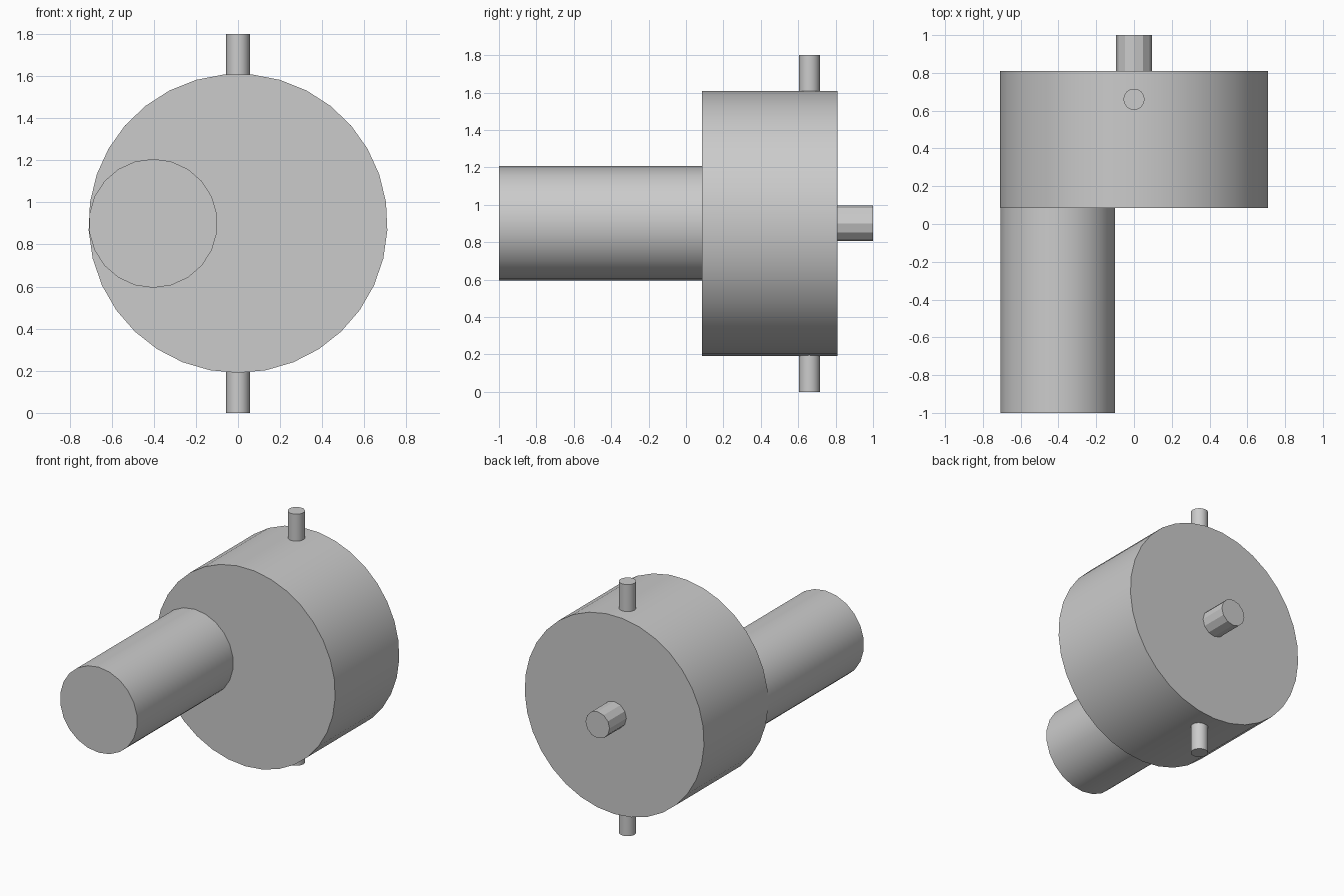
import bpy, bmesh
from math import sin, cos, tau, radians
from mathutils import Vector

cube = bpy.data.objects.get("Cube")
if cube:
    bpy.data.objects.remove(cube, do_unlink=True)

grey = bpy.data.materials.new("plain_grey")
grey.use_nodes = True
colour = (0.6, 0.6, 0.6, 1)
grey.diffuse_color = colour
grey.node_tree.nodes["Principled BSDF"].inputs["Base Color"].default_value = colour


def cylinder(name, start, direction, length, radius, sides):
    """Capped cylinder, with one corner of its section at the bottom (or front)."""
    axis = Vector(direction)
    down = Vector((0, -1, 0)) if axis.z else Vector((0, 0, -1))
    side = axis.cross(down)
    bm = bmesh.new()
    ring = [bm.verts.new(Vector(start) + radius * (cos(tau * i / sides) * down
                                                 + sin(tau * i / sides) * side))
            for i in range(sides)]
    cap = bm.faces.new(ring)
    extruded = bmesh.ops.extrude_face_region(bm, geom=[cap], use_keep_orig=True)
    moved = [g for g in extruded["geom"] if isinstance(g, bmesh.types.BMVert)]
    bmesh.ops.translate(bm, verts=moved, vec=axis * length)
    bmesh.ops.recalc_face_normals(bm, faces=bm.faces)
    mesh = bpy.data.meshes.new(name)
    bm.to_mesh(mesh)
    bm.free()
    mesh.materials.append(grey)
    obj = bpy.data.objects.new(name, mesh)
    bpy.context.collection.objects.link(obj)
    bpy.ops.object.select_all(action="DESELECT")
    obj.select_set(True)
    bpy.context.view_layer.objects.active = obj
    bpy.ops.object.shade_smooth_by_angle(angle=radians(25))


MID = 0.9       # height of the drum axis
DRUM_FRONT, DRUM_BACK = 0.085, 0.81

# Main drum and the off-centre barrel in front of it
cylinder("drum", (0, DRUM_FRONT, MID), (0, 1, 0), DRUM_BACK - DRUM_FRONT, 0.71, 33)
cylinder("barrel", (-0.403, -1, MID), (0, 1, 0), 1 + DRUM_FRONT, 0.306, 22)

# Short peg on the back
cylinder("back_peg", (0, DRUM_BACK, MID), (0, 1, 0), 1 - DRUM_BACK, 0.095, 12)

# Pivot pins above and below the drum
for name, sign in (("top_pin", 1), ("bottom_pin", -1)):
    cylinder(name, (0, 0.66, MID + sign * 0.69), (0, 0, sign), 0.21, 0.056, 16)
